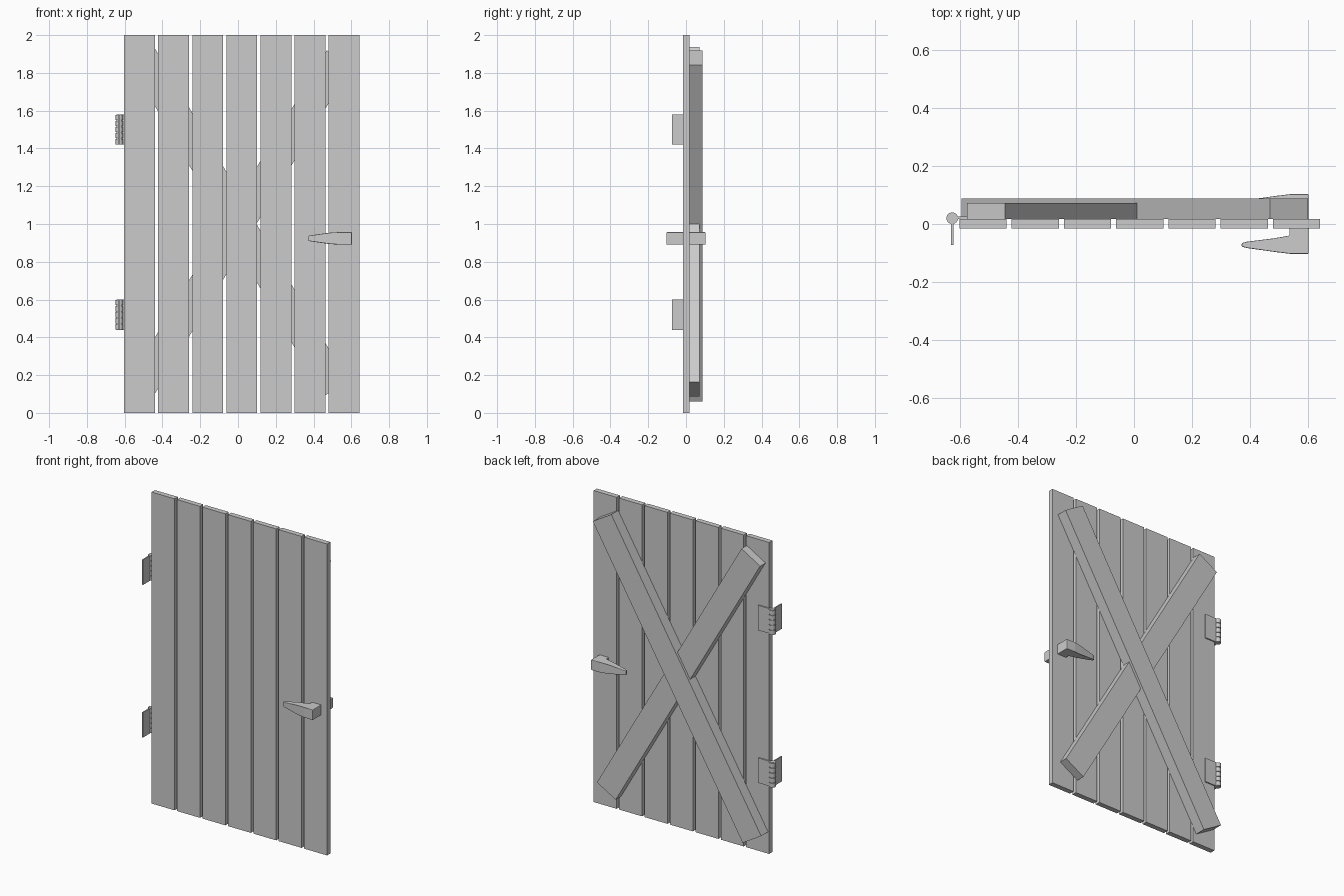
import bpy, bmesh, math
from mathutils import Matrix, Vector

cube = bpy.data.objects.get("Cube")
if cube:
    bpy.data.objects.remove(cube, do_unlink=True)

# One plain grey for everything
grey = bpy.data.materials.new("plain_grey")
grey.use_nodes = True
COLOUR = (0.6, 0.6, 0.6, 1)
grey.diffuse_color = COLOUR
grey.node_tree.nodes["Principled BSDF"].inputs["Base Color"].default_value = COLOUR


def finish(name, bm):
    bmesh.ops.recalc_face_normals(bm, faces=bm.faces)
    mesh = bpy.data.meshes.new(name)
    bm.to_mesh(mesh)
    bm.free()
    mesh.materials.append(grey)
    obj = bpy.data.objects.new(name, mesh)
    bpy.context.collection.objects.link(obj)
    return obj


def box(name, lo, hi):
    lo, hi = Vector(lo), Vector(hi)
    bm = bmesh.new()
    bmesh.ops.create_cube(bm, size=1, matrix=Matrix.Translation((lo + hi) / 2)
                          @ Matrix.Diagonal((*(hi - lo), 1)))
    return finish(name, bm)


def brace(name, start, end, width, y0, y1):
    """Square-ended board lying on the back, from start to end in x and z."""
    a, b = Vector((start[0], 0, start[1])), Vector((end[0], 0, end[1]))
    along = b - a
    angle = -math.atan2(along.z, along.x)
    middle = (a + b) / 2 + Vector((0, (y0 + y1) / 2, 0))
    bm = bmesh.new()
    bmesh.ops.create_cube(bm, size=1, matrix=Matrix.Translation(middle)
                          @ Matrix.Rotation(angle, 4, 'Y')
                          @ Matrix.Diagonal((along.length, y1 - y0, width, 1)))
    return finish(name, bm)


def cylinder(name, x, y, z0, z1, radius):
    bm = bmesh.new()
    bmesh.ops.create_cone(bm, cap_ends=True, segments=24, radius1=radius,
                          radius2=radius, depth=z1 - z0,
                          matrix=Matrix.Translation((x, y, (z0 + z1) / 2)))
    obj = finish(name, bm)
    bpy.ops.object.select_all(action='DESELECT')
    obj.select_set(True)
    bpy.context.view_layer.objects.active = obj
    bpy.ops.object.shade_smooth_by_angle()
    return obj


# Upright planks
BACK = 0.018
LEFT_EDGE, PITCH, WIDTH = -0.603, 0.1805, 0.163
for i in range(7):
    x = LEFT_EDGE + i * PITCH
    box(f"plank_{i + 1}", (x, -0.015, 0), (x + WIDTH, BACK, 2))

# Crossed braces on the back
brace("long_brace", (-0.53, 0.10), (0.535, 1.88), 0.153, BACK, 0.088)
brace("cross_brace", (0.516, 0.125), (-0.511, 1.90), 0.153, BACK, 0.072)


# Handles: plan outline, taller toward the mount, mirrored front to back
OUTLINE = [(0.603, 0.015), (0.603, 0.103), (0.54, 0.103), (0.49, 0.097),
           (0.39, 0.083), (0.372, 0.078), (0.372, 0.066), (0.39, 0.061),
           (0.48, 0.050), (0.537, 0.040), (0.537, 0.015)]


def handle(name, side):
    def half_height(x):
        t = min(1, (x - 0.37) / 0.18)
        return 0.013 + 0.02 * math.sin(t * math.pi / 2)
    bm = bmesh.new()
    rings = [[bm.verts.new((x, side * y, 0.924 + s * half_height(x)))
              for x, y in OUTLINE] for s in (-1, 1)]
    for ring in rings:
        bm.faces.new(ring)
    n = len(OUTLINE)
    for i in range(n):
        j = (i + 1) % n
        bm.faces.new((rings[0][i], rings[0][j], rings[1][j], rings[1][i]))
    obj = finish(name, bm)
    bevel = obj.modifiers.new("soft_edges", 'BEVEL')
    bevel.width = 0.003
    bevel.segments = 2
    bevel.limit_method = 'ANGLE'


handle("front_handle", -1)
handle("back_handle", 1)

# Hinges: fixed leaf on the back, knuckles on a pin, free leaf toward the front
PIN_X, PIN_Y, HEIGHT = -0.628, 0.02, 0.16
for label, z in (("lower", 0.44), ("upper", 1.42)):
    box(f"{label}_hinge_fixed_leaf", (PIN_X, BACK, z), (-0.53, BACK + 0.008, z + HEIGHT))
    box(f"{label}_hinge_free_leaf", (PIN_X - 0.004, -0.073, z),
        (PIN_X + 0.004, PIN_Y, z + HEIGHT))
    cylinder(f"{label}_hinge_pin", PIN_X, PIN_Y, z, z + HEIGHT, 0.014)
    step = HEIGHT / 5
    for k in range(5):
        cylinder(f"{label}_hinge_knuckle_{k + 1}", PIN_X, PIN_Y,
                 z + k * step + 0.002, z + (k + 1) * step - 0.002, 0.02)
